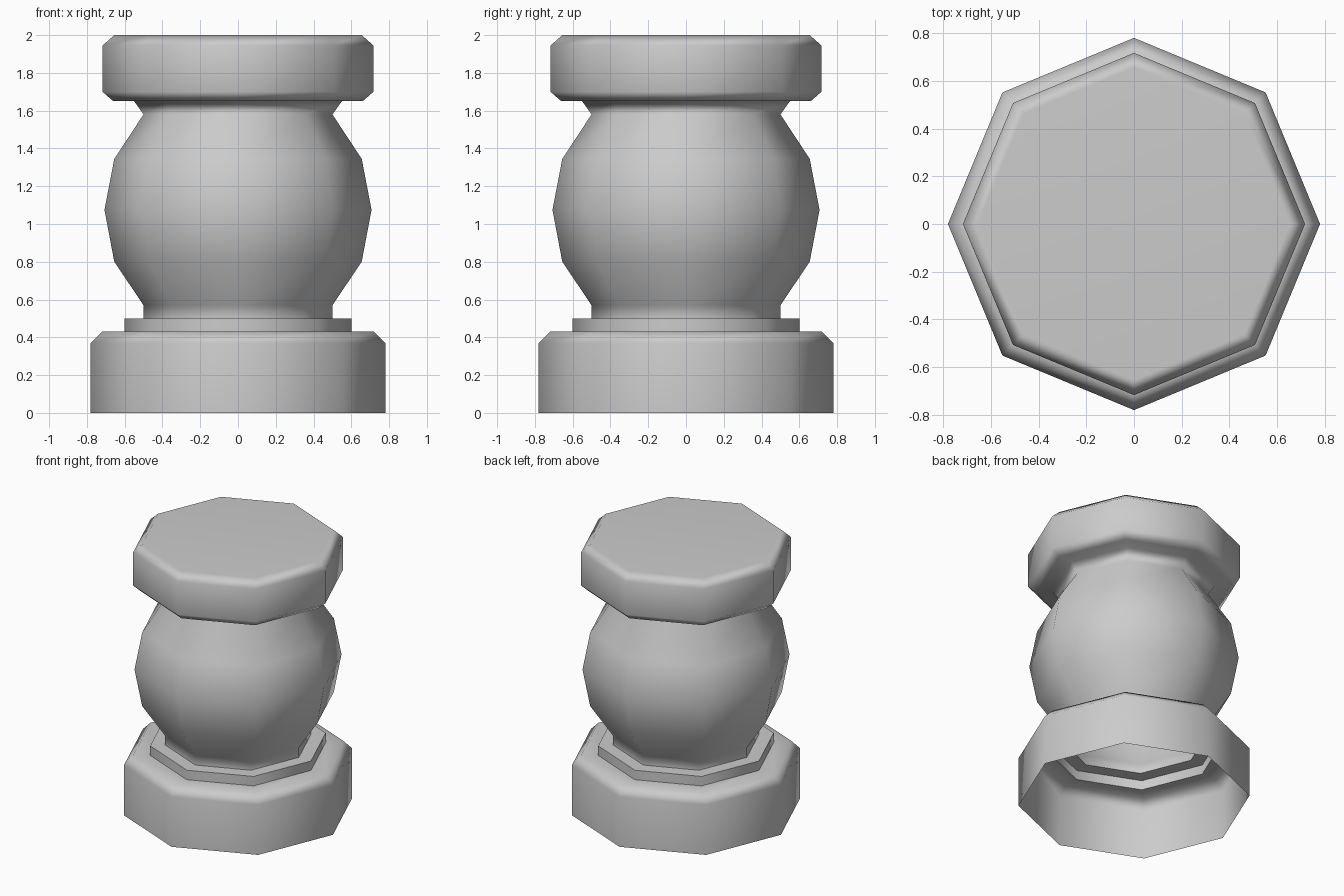
import bpy
import bmesh
import math

cube = bpy.data.objects.get("Cube")
if cube:
    bpy.data.objects.remove(cube)

SIDES = 8

# Plain grey stone
stone = bpy.data.materials.new("grey_stone")
stone.use_nodes = True
grey = (0.6, 0.6, 0.6, 1.0)
stone.diffuse_color = grey
stone.node_tree.nodes["Principled BSDF"].inputs["Base Color"].default_value = grey

# Outline as (radius, height): plinth, step, neck, bulb, flare, cap
profile = [
    (0.78, 0.0), (0.78, 0.37), (0.72, 0.43),
    (0.60, 0.43), (0.60, 0.50),
    (0.50, 0.50), (0.50, 0.57),
    (0.655, 0.80), (0.707, 1.075), (0.655, 1.345),
    (0.50, 1.58), (0.55, 1.65),
    (0.66, 1.65), (0.717, 1.70), (0.717, 1.945), (0.655, 2.0),
]

# Lathe the outline into an octagonal shell, open underneath
bm = bmesh.new()
rings = []
for radius, height in profile:
    ring = []
    for i in range(SIDES):
        a = math.tau * i / SIDES
        ring.append(bm.verts.new((radius * math.cos(a), radius * math.sin(a), height)))
    rings.append(ring)

for low, high in zip(rings, rings[1:]):
    for i in range(SIDES):
        j = (i + 1) % SIDES
        bm.faces.new((low[i], low[j], high[j], high[i]))

# Flat top
bm.faces.new(rings[-1])

mesh = bpy.data.meshes.new("baluster")
bm.to_mesh(mesh)
bm.free()
mesh.materials.append(stone)
baluster = bpy.data.objects.new("baluster", mesh)
bpy.context.collection.objects.link(baluster)

# Soft facets, crisp right-angled steps
bpy.ops.object.select_all(action="DESELECT")
baluster.select_set(True)
bpy.context.view_layer.objects.active = baluster
bpy.ops.object.shade_smooth_by_angle(angle=math.radians(75))
weighted = baluster.modifiers.new("weighted_normals", "WEIGHTED_NORMAL")
weighted.keep_sharp = True
